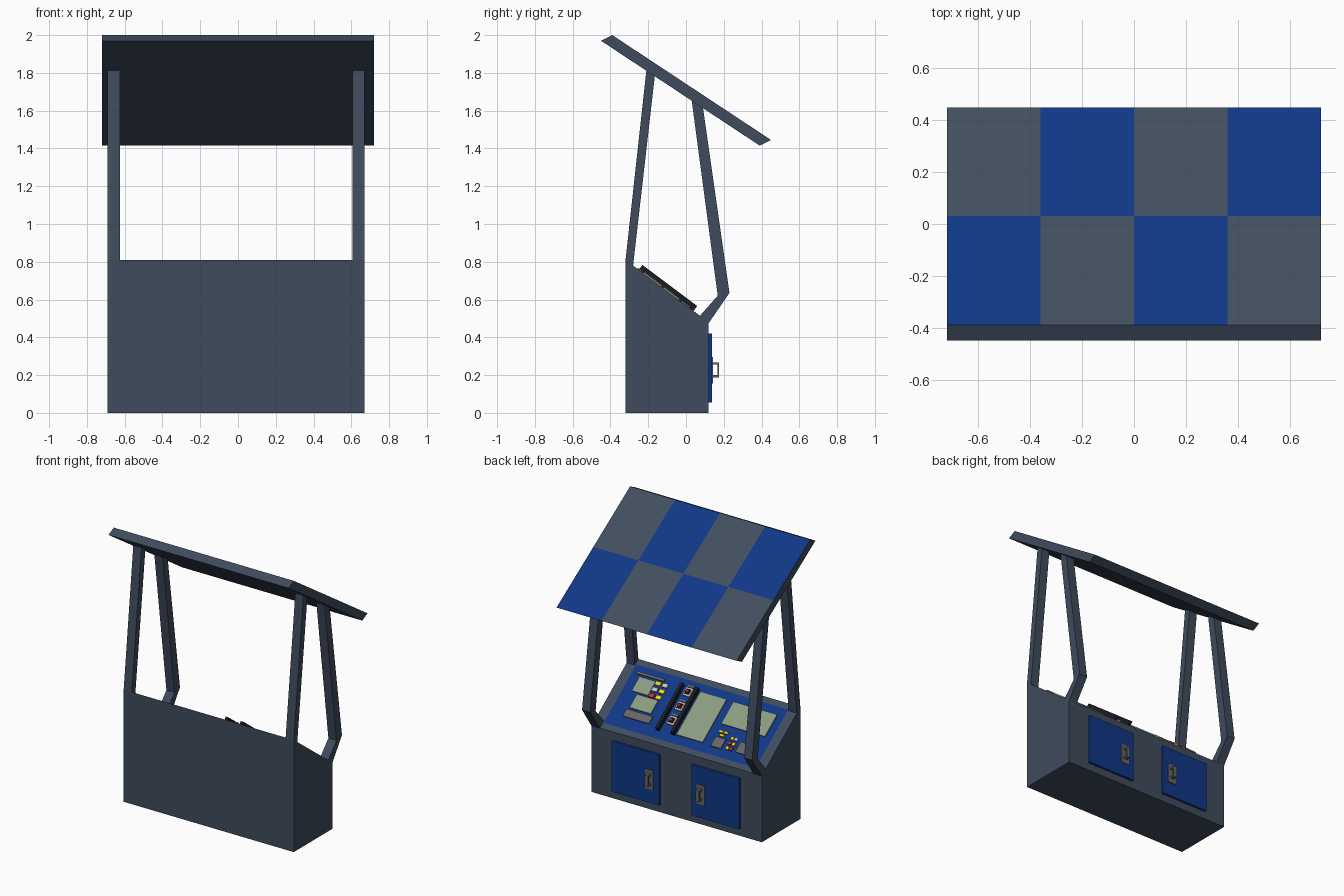
import bpy, bmesh, math
from mathutils import Matrix, Vector

if "Cube" in bpy.data.objects:
    bpy.data.objects.remove(bpy.data.objects["Cube"])

CX = -0.01                      # the booth sits slightly left of the roof centre
SLOPE = math.atan(0.75)         # tilt of the control desk


def mat(name, r, g, b):
    m = bpy.data.materials.new(name)
    m.diffuse_color = (r, g, b, 1)
    m.use_nodes = True
    m.node_tree.nodes["Principled BSDF"].inputs["Base Color"].default_value = m.diffuse_color
    return m


FRAME = mat("slate", 0.05, 0.07, 0.11)
TILE = mat("slate_tile", 0.055, 0.078, 0.115)
BLUE = mat("blue", 0.005, 0.038, 0.24)
SCREEN = mat("screen_green", 0.25, 0.33, 0.22)
GREY = mat("grey", 0.13, 0.13, 0.13)
BLACK = mat("black", 0.01, 0.012, 0.016)
YELLOW = mat("yellow", 0.85, 0.65, 0.02)
RED = mat("red", 0.6, 0.03, 0.02)
WHITE = mat("white", 0.6, 0.55, 0.53)


def finish(bm, name, *mats):
    bmesh.ops.recalc_face_normals(bm, faces=bm.faces)
    me = bpy.data.meshes.new(name)
    bm.to_mesh(me)
    bm.free()
    ob = bpy.data.objects.new(name, me)
    bpy.context.collection.objects.link(ob)
    for m in mats:
        me.materials.append(m)
    return ob


def prism_bm(profile, x0, x1):
    """Extrude a (y, z) outline along x."""
    bm = bmesh.new()
    f = bm.faces.new([bm.verts.new((x0, y, z)) for y, z in profile])
    ext = bmesh.ops.extrude_face_region(bm, geom=[f])["geom"]
    bmesh.ops.translate(bm, vec=(x1 - x0, 0, 0),
                        verts=[v for v in ext if isinstance(v, bmesh.types.BMVert)])
    bmesh.ops.recalc_face_normals(bm, faces=bm.faces)
    return bm


def prism(name, profile, x0, x1, m):
    return finish(prism_bm(profile, x0, x1), name, m)


def box(name, x0, x1, y0, y1, z0, z1, m):
    return prism(name, [(y0, z0), (y1, z0), (y1, z1), (y0, z1)], x0, x1, m)


def desk_box(name, x, y, w, d, h, m):
    """Box lying on the sloped desk; x, y is its centre seen from above, d is depth seen from above."""
    bm = bmesh.new()
    d /= math.cos(SLOPE)
    M = (Matrix.Translation((x, y, 0.57 - 0.75 * y)) @ Matrix.Rotation(-SLOPE, 4, 'X')
         @ Matrix.Translation((0, 0, h / 2 - 0.002)) @ Matrix.Diagonal((w, d, h + 0.004, 1)))
    bmesh.ops.create_cube(bm, size=1, matrix=M)
    return finish(bm, name, m)


# Cabinet with a sloped top, and the blue desk inset into that top
bm = prism_bm([(-0.32, 0), (0.12, 0), (0.12, 0.48), (-0.32, 0.81)], CX - 0.68, CX + 0.68)
top = next(f for f in bm.faces if f.normal.z > 0.5)
bmesh.ops.inset_region(bm, faces=[top], thickness=0.06)
for v in top.verts:             # side margins are wider than front and back
    v.co.x += math.copysign(0.03, CX - v.co.x)
top.material_index = 1
finish(bm, "cabinet", FRAME, BLUE)

# Roof slab with a chequered top
bm = prism_bm([(-0.45, 1.97), (-0.39, 2.0), (0.45, 1.445), (0.39, 1.415)], -0.72, 0.72)
cuts = [((x, 0, 0), (1, 0, 0)) for x in (-0.36, 0, 0.36)] + [((0, 0.03, 1.7225), (0, 0.834, -0.551))]
for co, no in cuts:
    bmesh.ops.bisect_plane(bm, geom=bm.verts[:] + bm.edges[:] + bm.faces[:],
                           plane_co=Vector(co), plane_no=Vector(no))
bm.normal_update()
for f in bm.faces:
    c = f.calc_center_median()
    if f.normal.z > 0.5 and f.normal.y > 0.3:
        odd = (math.floor((c.x + 0.72) / 0.36) + (c.y > 0.03)) % 2
        f.material_index = 1 if odd else 2
        f.material_index = 2 if odd else 1
        if c.y > 0.03:
            f.material_index = 1 if int((c.x + 0.72) / 0.36) % 2 == 0 else 2
        else:
            f.material_index = 2 if int((c.x + 0.72) / 0.36) % 2 == 0 else 1
finish(bm, "roof", FRAME, TILE, BLUE)

# Roof posts: straight at the front, bent at the back
for side, x0 in (("left", CX - 0.68), ("right", CX + 0.615)):
    prism("front_post_" + side, [(-0.32, 0.81), (-0.28, 0.78), (-0.165, 1.785), (-0.21, 1.812)],
          x0, x0 + 0.065, FRAME)
    prism("back_post_" + side, [(0.07, 0.51), (0.12, 0.475), (0.23, 0.635), (0.09, 1.615),
                                (0.03, 1.655), (0.168, 0.62)], x0, x0 + 0.065, FRAME)

# Cabinet doors with handle plates and pulls
for side, s in (("left", -1), ("right", 1)):
    dx, hx = CX + s * 0.32, CX + s * 0.205
    box("door_" + side, dx - 0.19, dx + 0.19, 0.118, 0.137, 0.055, 0.42, BLUE)
    box("handle_plate_" + side, hx - 0.032, hx + 0.032, 0.135, 0.143, 0.155, 0.295, GREY)
    prism("handle_" + side, [(0.14, 0.188), (0.176, 0.188), (0.176, 0.268), (0.14, 0.268),
                             (0.14, 0.256), (0.166, 0.256), (0.166, 0.2), (0.14, 0.2)],
          hx - 0.014, hx + 0.014, GREY)

# Screens and keypads: x, y, width, depth
for i, s in enumerate([(0.46, -0.178, 0.13, 0.09), (0.39, -0.08, 0.17, 0.085),
                       (-0.055, -0.103, 0.21, 0.275), (-0.39, -0.168, 0.35, 0.14)]):
    desk_box(f"screen_{i + 1}", *s, 0.008, SCREEN)
for i, s in enumerate([(0.385, -0.003, 0.21, 0.045), (-0.268, 0.01, 0.08, 0.06),
                       (-0.465, 0.002, 0.09, 0.065), (0.45, -0.243, 0.22, 0.014)]):
    desk_box(f"keypad_{i + 1}", *s, 0.008, GREY)

# Raised rails with three switches between them
for i, x in enumerate((0.195, 0.075)):
    desk_box(f"rail_{i + 1}", x, -0.105, 0.022, 0.29, 0.032, BLACK)
for i, y in enumerate((-0.218, -0.127, -0.036)):
    desk_box(f"switch_plate_{i + 1}", 0.135, y, 0.055, 0.05, 0.008, WHITE)
    desk_box(f"switch_base_{i + 1}", 0.135, y, 0.035, 0.03, 0.014, BLACK)
    desk_box(f"switch_button_{i + 1}", 0.135, y, 0.016, 0.014, 0.022, RED)
    desk_box(f"switch_label_{i + 1}", 0.135, y - 0.034, 0.05, 0.01, 0.006, GREY)

# Button clusters
n = 0
for x0, y0, dx, dy, rows in (
        (0.37, -0.215, -0.055, 0.038, ((YELLOW, WHITE), (WHITE, YELLOW), (RED, YELLOW))),
        (-0.35, -0.035, -0.03, 0.03, ((YELLOW, WHITE), (RED, YELLOW), (YELLOW, RED)))):
    for j, row in enumerate(rows):
        for i, m in enumerate(row):
            n += 1
            desk_box(f"button_{n}", x0 + i * dx, y0 + j * dy, abs(dx) * 0.75, dy * 0.6, 0.01, m)
for i, (x, y) in enumerate([(-0.245, -0.055), (-0.285, -0.055), (-0.265, -0.035), (-0.465, -0.05), (-0.5, -0.05)]):
    desk_box(f"indicator_{i + 1}", x, y, 0.032, 0.014, 0.01, YELLOW)
